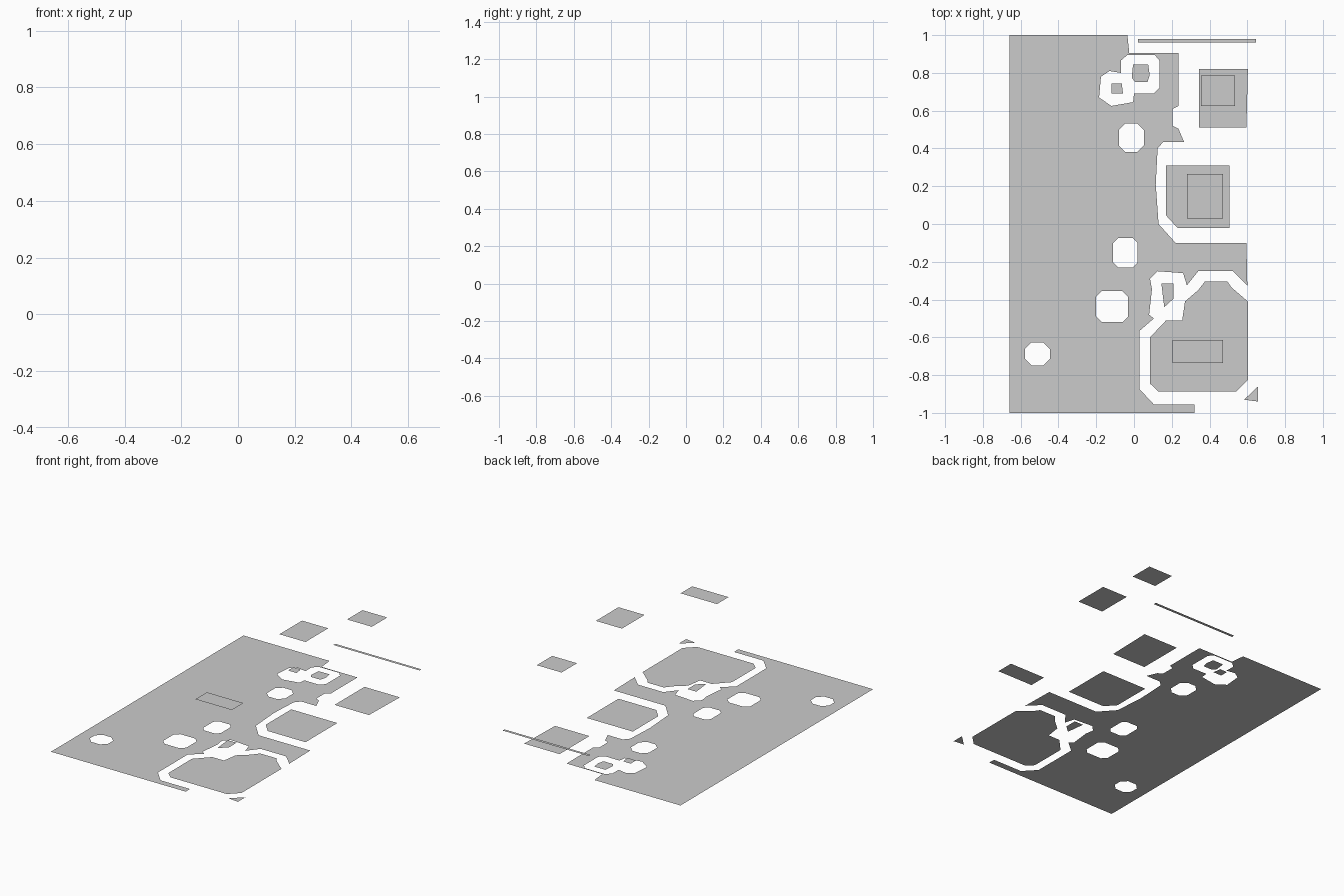
import bpy, bmesh


def sheet(name, outline, z=0.0, holes=()):
    """Flat single-sided sheet with optional cut-outs, facing up."""
    bm = bmesh.new()
    for loop in (outline, *holes):
        vs = [bm.verts.new((x, y, z)) for x, y in loop]
        for a, b in zip(vs, vs[1:] + vs[:1]):
            bm.edges.new((a, b))
    bmesh.ops.triangle_fill(bm, edges=bm.edges[:], use_beauty=True, normal=(0, 0, 1))
    for f in bm.faces:
        f.normal_update()
        if f.normal.z < 0:
            f.normal_flip()
    me = bpy.data.meshes.new(name)
    bm.to_mesh(me)
    bm.free()
    ob = bpy.data.objects.new(name, me)
    bpy.context.collection.objects.link(ob)
    return ob


def rect(x0, y0, x1, y1):
    return [(x0, y0), (x1, y0), (x1, y1), (x0, y1)]


def chamfered(x0, y0, x1, y1, c=0.035):
    return [(x0 + c, y0), (x1 - c, y0), (x1, y0 + c), (x1, y1 - c),
            (x1 - c, y1), (x0 + c, y1), (x0, y1 - c), (x0, y0 + c)]


# Main ground sheet: straight left edge, stepped and scalloped right edge
ground = [(-.66, 1), (-.035, 1), (-.025, .905), (.235, .905), (.235, .625), (.205, .61),
          (.205, .52), (.235, .505), (.265, .435), (.155, .435), (.125, .4), (.115, .21),
          (.13, 0), (.22, -.1), (.595, -.1), (.6, -.325), (.525, -.25), (.34, -.25),
          (.28, -.325), (.26, -.26), (.125, -.25), (.085, -.29), (.095, -.345),
          (.08, -.48), (.105, -.5), (.03, -.565), (.03, -.875), (.105, -.955),
          (.32, -.955), (.32, -1), (-.66, -1)]

# Double cut-out near the back, then the four simple ones
double_hole = [(-.07, .865), (-.035, .895), (.11, .895), (.135, .865), (.135, .72),
               (.105, .69), (0, .69), (-.005, .645), (-.12, .625), (-.185, .67),
               (-.175, .78), (-.13, .81), (-.07, .8)]
holes = [double_hole,
         chamfered(-.08, .38, .052, .533),
         chamfered(-.11, -.23, .018, -.075, .025),
         chamfered(-.2, -.52, -.032, -.355, .03),
         chamfered(-.578, -.748, -.445, -.627)]
sheet("ground", ground, 0, holes)

# Ground islands
sheet("octagon_island", [(.085, -.6), (.17, -.51), (.255, -.51), (.27, -.41), (.34, -.35),
                         (.375, -.305), (.495, -.305), (.515, -.335), (.603, -.41),
                         (.603, -.825), (.54, -.887), (.13, -.887), (.085, -.845)])
sheet("middle_island", [(.17, .31), (.505, .31), (.505, -.02), (.23, -.02), (.17, .045)])
sheet("back_island", [(.345, .82), (.603, .82), (.595, .51), (.345, .51)])
sheet("corner_island", [(.583, -.93), (.657, -.94), (.657, -.86)])
sheet("hole_island", [(-.005, .845), (.075, .845), (.083, .79), (.072, .752),
                      (.005, .752), (-.012, .775)])

# Low patches floating just above the cut-outs
sheet("low_patch_back", [(-.12, .745), (-.065, .745), (-.058, .69), (-.12, .69)], .033)
sheet("low_patch_front", [(.145, -.315), (.21, -.315), (.21, -.395), (.16, -.44)], .03)

# Raised flat tops and thin strip
for name, box, z in (("front_top", (.205, -.735, .47, -.615), .475),
                     ("middle_top", (.28, .03, .47, .265), .63),
                     ("back_top", (.355, .625, .535, .785), .52),
                     ("back_strip", (.02, .96, .647, .98), .135)):
    sheet(name, rect(*box), z)
